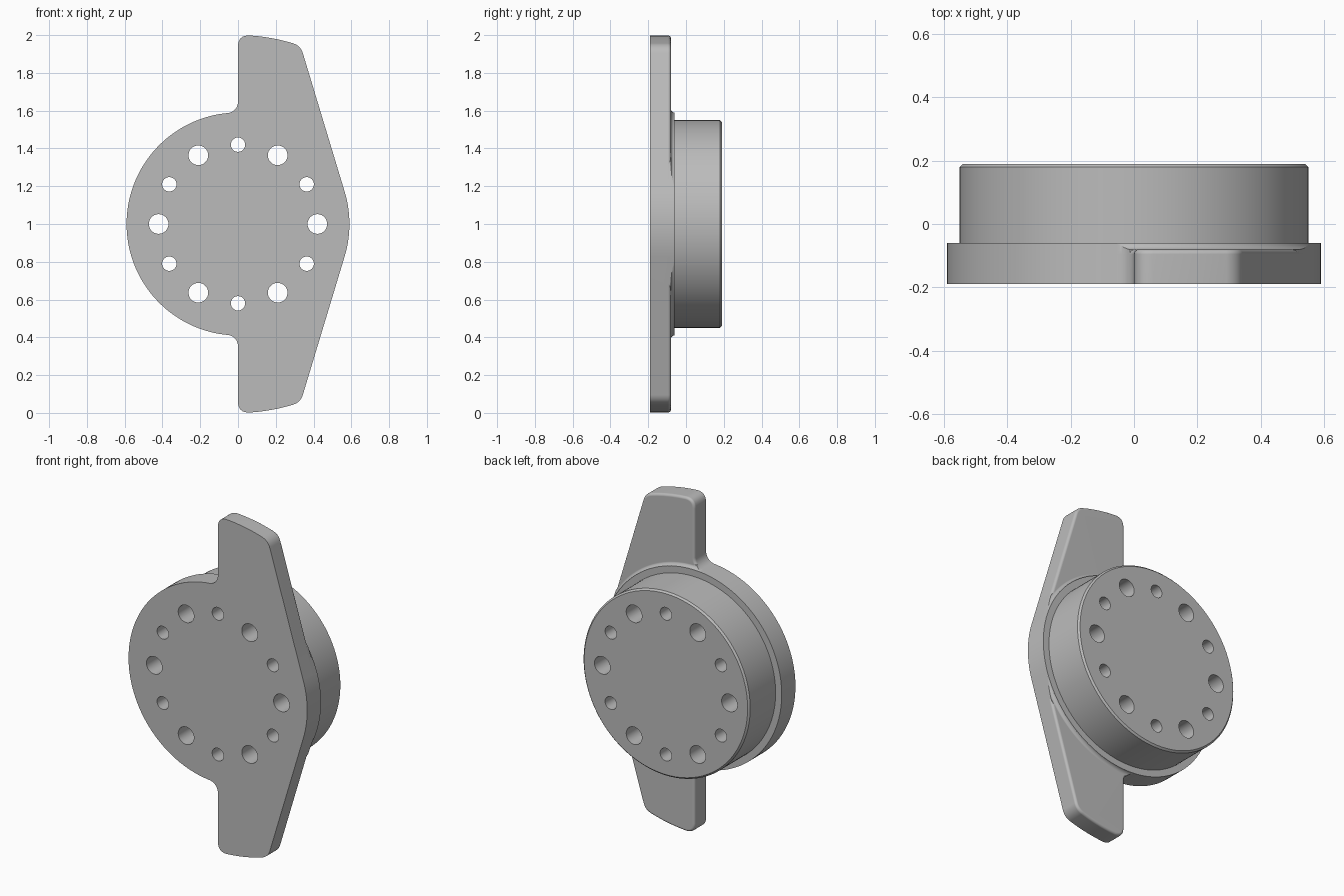
import bpy, bmesh, math
from mathutils import Vector

if "Cube" in bpy.data.objects:
    bpy.data.objects.remove(bpy.data.objects["Cube"])

FRONT, BACK = -0.19, 0.19
WING_BACK, FLANGE_BACK = -0.08, -0.06
R_FLANGE, R_DRUM, R_TIP, R_HOLES = 0.59, 0.55, 1.0, 0.42
HUB_Z = 1.0

grey = bpy.data.materials.new("plain grey")
grey.use_nodes = True
grey.diffuse_color = (0.5, 0.5, 0.5, 1)
grey.node_tree.nodes["Principled BSDF"].inputs["Base Color"].default_value = (0.5, 0.5, 0.5, 1)


def polar(r, a, cx=0.0, cz=0.0):
    return Vector((cx + r * math.cos(a), cz + r * math.sin(a)))


def finish(name, bm):
    bmesh.ops.recalc_face_normals(bm, faces=bm.faces[:])
    mesh = bpy.data.meshes.new(name)
    bm.to_mesh(mesh)
    bm.free()
    mesh.materials.append(grey)
    obj = bpy.data.objects.new(name, mesh)
    bpy.context.collection.objects.link(obj)
    return obj


def add_lathe(bm, profile, segments, cx=0.0, cz=HUB_Z):
    """Solid of revolution about the y direction from (radius, y) points."""
    rings = []
    for r, y in profile:
        pts = [polar(r, math.tau * i / segments, cx, cz) for i in range(segments)]
        rings.append([bm.verts.new((p.x, y, p.y)) for p in pts])
    for a, b in zip(rings, rings[1:]):
        for i in range(segments):
            j = (i + 1) % segments
            bm.faces.new((a[i], a[j], b[j], b[i]))
    bm.faces.new(rings[0])
    bm.faces.new(rings[-1])


def lathe(name, profile, segments=144):
    bm = bmesh.new()
    add_lathe(bm, profile, segments)
    return finish(name, bm)


def round_corner(a, ctrl, b, n=8):
    return [a.lerp(ctrl, t).lerp(ctrl.lerp(b, t), t) for t in (i / n for i in range(n + 1))]


def wing_outline():
    """Upper wing from the hub fillet to the tangent point, then mirrored."""
    fillet = 0.06
    cz = math.sqrt((R_FLANGE + fillet) ** 2 - fillet ** 2)
    start = math.atan2(-cz, fillet)
    pts = [polar(fillet, start * (1 - i / 10), -fillet, cz) for i in range(11)]
    # Rounded inner tip corner
    pts += round_corner(Vector((0, 0.94)), Vector((0, 1)), polar(R_TIP, math.radians(86.5)))
    # Curved tip
    pts += [polar(R_TIP, math.radians(a)) for a in (84, 81, 78, 75.5)]
    # Rounded outer tip corner, then the straight edge tangent to the flange
    tangent = math.radians(16.8)
    corner = polar(R_TIP, tangent + math.acos(R_FLANGE / R_TIP))
    slope = Vector((math.sin(tangent), -math.cos(tangent)))
    pts += round_corner(polar(R_TIP, math.radians(73)), corner, corner + slope * 0.04)
    pts.append(polar(R_FLANGE, tangent))
    return pts + [Vector((p.x, -p.y)) for p in reversed(pts)]


def wing_prism(name, y0, y1, bevel=0.0):
    bm = bmesh.new()
    pts = wing_outline()
    front = [bm.verts.new((p.x, y0, p.y + HUB_Z)) for p in pts]
    back = [bm.verts.new((p.x, y1, p.y + HUB_Z)) for p in pts]
    bm.faces.new(front)
    bm.faces.new(back)
    for i in range(len(pts)):
        j = (i + 1) % len(pts)
        bm.faces.new((front[i], front[j], back[j], back[i]))
    bmesh.ops.recalc_face_normals(bm, faces=bm.faces[:])
    if bevel:
        rim = [e for e in bm.edges
               if all(v.co.y == back[0].co.y for v in e.verts)
               and (e.verts[0].co.z - HUB_Z) * (e.verts[1].co.z - HUB_Z) > 0]
        bmesh.ops.bevel(bm, geom=rim, offset=bevel, segments=4, profile=0.5,
                        affect='EDGES', clamp_overlap=False)
    return finish(name, bm)


def combine(target, other, operation):
    mod = target.modifiers.new(operation.lower(), 'BOOLEAN')
    mod.operation = operation
    mod.solver = 'EXACT'
    mod.object = other
    bpy.context.view_layer.objects.active = target
    bpy.ops.object.modifier_apply(modifier=mod.name)
    bpy.data.objects.remove(other)


# Flange and drum in one turned profile, with a chamfered back edge
hub = lathe("winged_hub", [
    (R_FLANGE, FRONT), (R_FLANGE, FLANGE_BACK), (R_DRUM, FLANGE_BACK),
    (R_DRUM, BACK - 0.01), (R_DRUM - 0.01, BACK)])

# Two wings with softened back edges
combine(hub, wing_prism("wings", FRONT, WING_BACK, 0.015), 'UNION')

# Small fillet where the flange rises from the wings
rad = 0.02
arc = [(R_FLANGE + rad * (1 - math.sin(t)), WING_BACK + rad * (1 - math.cos(t)) - 0.0005)
       for t in (math.radians(a) for a in (0, 22, 45, 67, 85))]
flare = lathe("flange_fillet", [(arc[0][0], WING_BACK - 0.02)] + arc)
combine(flare, wing_prism("fillet_trim", FRONT, BACK), 'INTERSECT')
combine(hub, flare, 'UNION')

# Ring of twelve through holes, alternating large and small
bm = bmesh.new()
for i in range(12):
    p = polar(R_HOLES, math.tau * i / 12)
    r = 0.038 if i % 2 else 0.052
    add_lathe(bm, [(r, FRONT - 0.1), (r, BACK + 0.1)], 40, p.x, p.y + HUB_Z)
combine(hub, finish("hole_cutters", bm), 'DIFFERENCE')

# Smooth curved faces, keep flat faces flat
for o in bpy.context.selected_objects:
    o.select_set(False)
hub.select_set(True)
bpy.context.view_layer.objects.active = hub
bpy.ops.object.shade_smooth_by_angle(angle=math.radians(35))
weighted = hub.modifiers.new("even_shading", 'WEIGHTED_NORMAL')
weighted.keep_sharp = True
